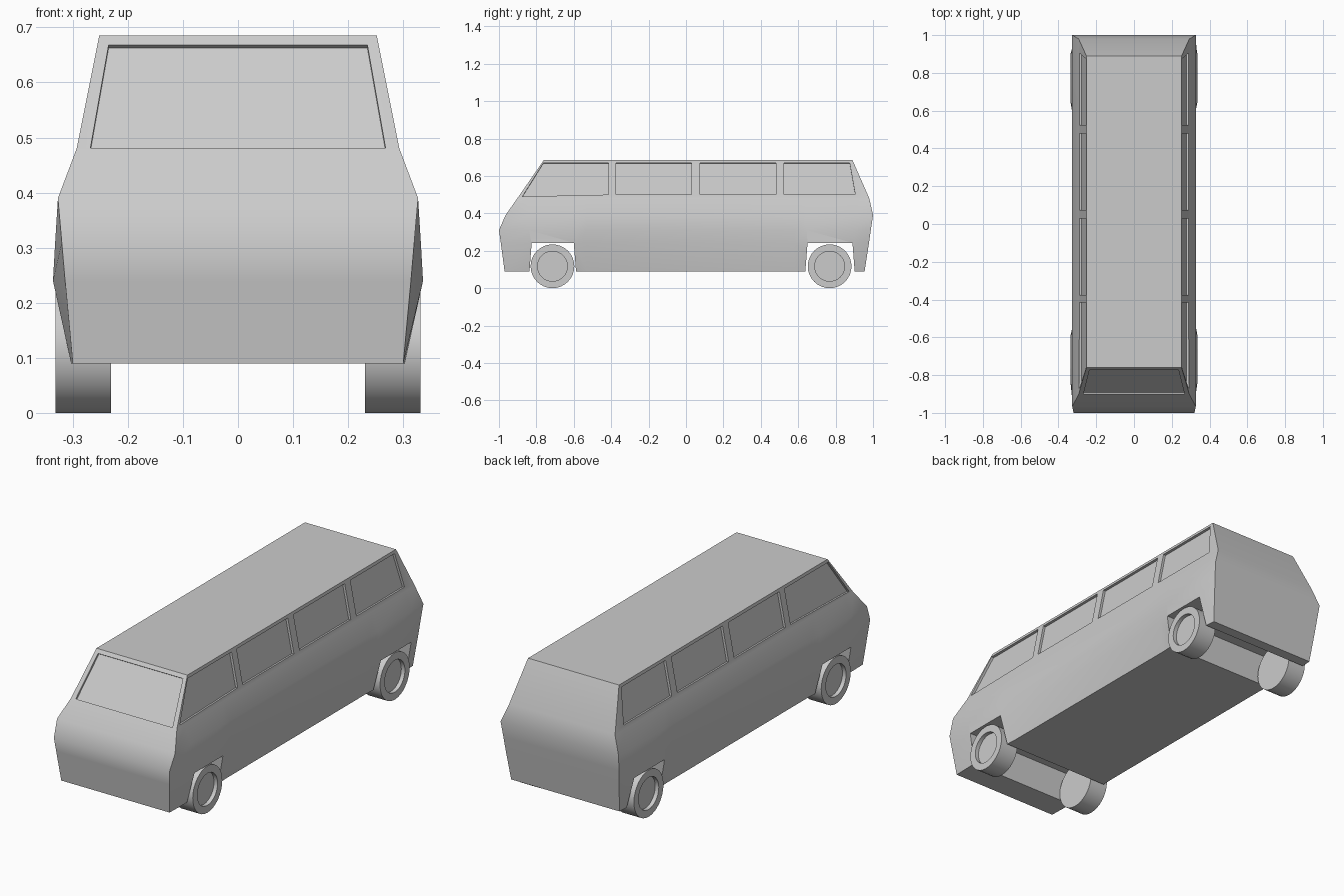
import bpy, bmesh, math
from mathutils import Vector, Matrix

if "Cube" in bpy.data.objects:
    bpy.data.objects.remove(bpy.data.objects["Cube"])


def to_object(name, bm):
    bmesh.ops.recalc_face_normals(bm, faces=bm.faces[:])
    mesh = bpy.data.meshes.new(name)
    bm.to_mesh(mesh)
    bm.free()
    obj = bpy.data.objects.new(name, mesh)
    bpy.context.collection.objects.link(obj)
    return obj


def activate(obj):
    bpy.ops.object.select_all(action='DESELECT')
    obj.select_set(True)
    bpy.context.view_layer.objects.active = obj


def loft(rings):
    bm = bmesh.new()
    loops = [[bm.verts.new(p) for p in ring] for ring in rings]
    n = len(loops[0])
    for a, b in zip(loops, loops[1:]):
        for i in range(n):
            j = (i + 1) % n
            bm.faces.new((a[i], a[j], b[j], b[i]))
    bm.faces.new(loops[0])
    bm.faces.new(loops[-1])
    return bm


def cut(obj, points, offset_a, offset_b):
    """Cut a prism out of obj; it spans from points + offset_a to points + offset_b."""
    cutter = to_object("cutter", loft([[Vector(p) + offset_a for p in points],
                                       [Vector(p) + offset_b for p in points]]))
    cutter.hide_render = True
    mod = obj.modifiers.new("cut", 'BOOLEAN')
    mod.operation = 'DIFFERENCE'
    mod.solver = 'EXACT'
    mod.object = cutter
    activate(obj)
    bpy.ops.object.modifier_apply(modifier=mod.name)
    bpy.data.objects.remove(cutter, do_unlink=True)


# Body levels: z, front y, back y, corner half width, arch half width, middle half width
LEVELS = [
    (0.09, -0.970, 0.955, 0.300, 0.303, 0.300),
    (0.24, -0.990, 0.978, 0.314, 0.336, 0.322),
    (0.31, -1.000, 0.988, 0.320, 0.332, 0.325),
    (0.39, -0.965, 1.000, 0.327, 0.327, 0.327),
    (0.48, -0.902, 0.980, 0.293, 0.293, 0.293),
    (0.685, -0.760, 0.890, 0.252, 0.252, 0.252),
]
rings = []
for z, yf, yb, corner, arch, mid in LEVELS:
    ys = [yf, max(-0.84, yf + 0.015), -0.59, -0.53, 0.58, 0.645, min(0.90, yb - 0.015), yb]
    xs = [corner, arch, arch, mid, mid, arch, arch, corner]
    side = list(zip(xs, ys))
    rings.append([(x, y, z) for x, y in side] + [(-x, y, z) for x, y in reversed(side)])
body = to_object("van_body", loft(rings))

# Wheel wells across the full width
for bottom_a, bottom_b, top_a, top_b in ((-0.84, -0.585, -0.825, -0.60), (0.635, 0.905, 0.65, 0.89)):
    well = [(0, bottom_a, 0.05), (0, bottom_b, 0.05), (0, top_b, 0.242), (0, top_a, 0.242)]
    cut(body, well, Vector((-0.5, 0, 0)), Vector((0.5, 0, 0)))

# Recessed side windows as (y, z) outlines
WINDOWS = [[(-0.875, 0.49), (-0.415, 0.50), (-0.415, 0.67), (-0.762, 0.67)]]
for a, b, top_b in ((-0.375, 0.03, 0.03), (0.075, 0.48, 0.48), (0.525, 0.905, 0.875)):
    WINDOWS.append([(a, 0.50), (b, 0.50), (top_b, 0.67), (a, 0.67)])
slope = (0.252 - 0.293) / 0.205
for s in (-1, 1):
    normal = Vector((s, 0, -slope)).normalized()
    for outline in WINDOWS:
        pts = [(s * (0.293 + slope * (z - 0.48)), y, z) for y, z in outline]
        cut(body, pts, normal * -0.012, normal * 0.04)

# Recessed windscreen
lean = (0.902 - 0.760) / 0.205
normal = Vector((0, -1, lean)).normalized()
screen = [(x, -0.902 + lean * (z - 0.48), z)
          for x, z in ((-0.268, 0.481), (0.268, 0.481), (0.235, 0.668), (-0.235, 0.668))]
cut(body, screen, normal * -0.01, normal * 0.04)
activate(body)
bpy.ops.object.shade_smooth_by_angle(angle=math.radians(35))

# Wheels with a dished hub on the outer face
for s, side_name in ((-1, "left"), (1, "right")):
    for y, end_name in ((-0.714, "front"), (0.768, "rear")):
        bm = bmesh.new()
        bmesh.ops.create_cone(bm, cap_ends=True, segments=32, radius1=0.117, radius2=0.117, depth=0.10,
                              matrix=Matrix.Rotation(s * math.pi / 2, 4, 'Y'))
        bm.faces.ensure_lookup_table()
        outer = max(bm.faces, key=lambda f: s * f.calc_center_median().x)
        bmesh.ops.inset_region(bm, faces=[outer], thickness=0.037)
        hub = bmesh.ops.extrude_face_region(bm, geom=[outer])["geom"]
        bmesh.ops.delete(bm, geom=[outer], context='FACES_ONLY')
        bmesh.ops.translate(bm, verts=[v for v in hub if isinstance(v, bmesh.types.BMVert)],
                            vec=(-s * 0.02, 0, 0))
        wheel = to_object(f"{end_name}_{side_name}_wheel", bm)
        wheel.location = (s * 0.281, y, 0.117)
        activate(wheel)
        bpy.ops.object.shade_smooth_by_angle(angle=math.radians(35))
